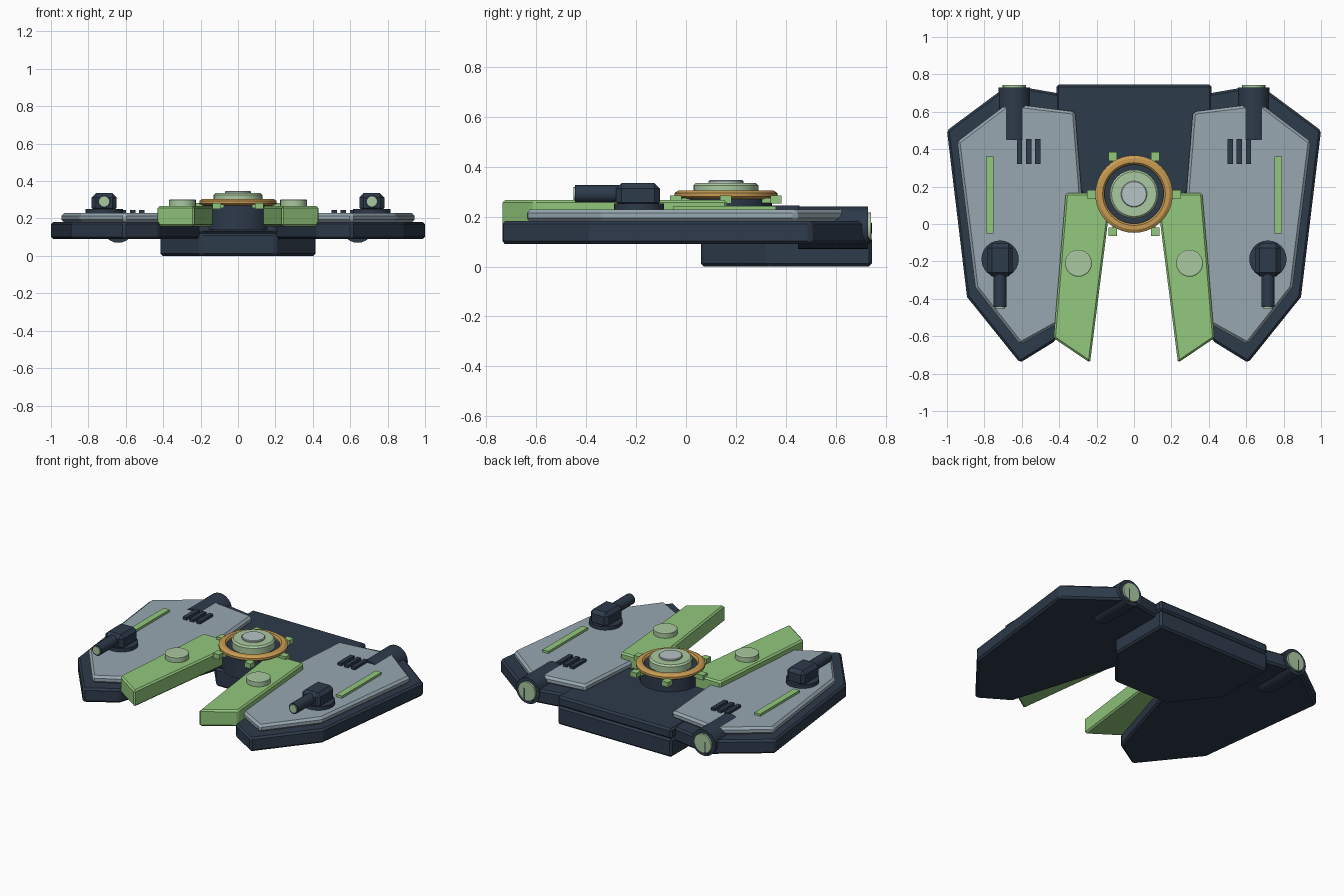
import bpy, bmesh, math
from mathutils import Matrix

if "Cube" in bpy.data.objects:
    bpy.data.objects.remove(bpy.data.objects["Cube"])


def material(name, rgb):
    m = bpy.data.materials.new(name)
    m.diffuse_color = (*rgb, 1)
    m.use_nodes = True
    m.node_tree.nodes["Principled BSDF"].inputs["Base Color"].default_value = m.diffuse_color
    return m


NAVY = material("dark navy", (0.027, 0.043, 0.070))
GREY = material("blue grey", (0.31, 0.39, 0.44))
GREEN = material("leaf green", (0.29, 0.58, 0.205))
PALE = material("pale green", (0.40, 0.58, 0.35))
ORANGE = material("orange bronze", (0.58, 0.33, 0.085))
SILVER = material("light silver", (0.47, 0.55, 0.56))


def finish(name, bm, mat, bevel=0.0):
    bmesh.ops.recalc_face_normals(bm, faces=bm.faces)
    me = bpy.data.meshes.new(name)
    bm.to_mesh(me)
    bm.free()
    me.materials.append(mat)
    ob = bpy.data.objects.new(name, me)
    bpy.context.collection.objects.link(ob)
    if bevel:
        mod = ob.modifiers.new("edge_bevel", 'BEVEL')
        mod.width = bevel
        mod.segments = 1
        mod.limit_method = 'ANGLE'
        mod.angle_limit = math.radians(35)
    return ob


def slab(name, outline, z0, z1, mat, bevel=0.0, side=1):
    """Extrude a flat outline upwards; side=-1 mirrors it in x."""
    bm = bmesh.new()
    face = bm.faces.new([bm.verts.new((x * side, y, z0)) for x, y in outline])
    top = bmesh.ops.extrude_face_region(bm, geom=[face])["geom"]
    for v in top:
        if isinstance(v, bmesh.types.BMVert):
            v.co.z = z1
    return finish(name, bm, mat, bevel)


def block(name, x0, x1, y0, y1, z0, z1, mat, bevel=0.0, side=1):
    return slab(name, [(x0, y0), (x1, y0), (x1, y1), (x0, y1)], z0, z1, mat, bevel, side)


def lathe(name, profile, centre, mat, axis='Z', sides=32, closed=False):
    """Spin (radius, height) points about an axis through centre."""
    bm = bmesh.new()
    rings = []
    for r, h in profile:
        rings.append([bm.verts.new((r * math.cos(a), r * math.sin(a), h))
                      for a in (2 * math.pi * i / sides for i in range(sides))])
    pairs = list(zip(rings, rings[1:]))
    if closed:
        pairs.append((rings[-1], rings[0]))
    else:
        bm.faces.new(rings[0])
        bm.faces.new(rings[-1])
    for a, b in pairs:
        for i in range(sides):
            j = (i + 1) % sides
            bm.faces.new((a[i], a[j], b[j], b[i]))
    if axis == 'Y':
        bm.transform(Matrix.Rotation(math.radians(-90), 4, 'X'))
    bm.transform(Matrix.Translation(centre))
    ob = finish(name, bm, mat)
    bpy.ops.object.select_all(action='DESELECT')
    ob.select_set(True)
    bpy.context.view_layer.objects.active = ob
    bpy.ops.object.shade_smooth_by_angle(angle=math.radians(30))
    return ob


# Central body in two stacked layers
body = [(-0.415, 0.745), (-0.415, 0.33), (-0.2, 0.06),
        (0.2, 0.06), (0.415, 0.33), (0.415, 0.745)]
slab("lower_body", body, 0.0, 0.12, NAVY, 0.012)
slab("upper_body", body, 0.12, 0.187, NAVY, 0.012)

hull = [(0.61, -0.742), (0.893, -0.39), (1.0, 0.5), (0.67, 0.745),
        (0.25, 0.672), (0.2, 0.1), (0.42, -0.625)]
plate = [(0.608, -0.645), (0.848, -0.34), (0.945, 0.44), (0.675, 0.645),
         (0.315, 0.6), (0.28, 0.16), (0.41, -0.535)]
arm = [(0.235, -0.742), (0.43, -0.61), (0.365, 0.165), (0.12, 0.165)]

for side, tag in ((1, "right"), (-1, "left")):
    # Wing, armour plate and forward arm
    slab("wing_hull_" + tag, hull, 0.09, 0.182, NAVY, 0.012, side)
    slab("wing_plate_" + tag, plate, 0.18, 0.228, GREY, 0.014, side)
    slab("forward_arm_" + tag, arm, 0.158, 0.266, GREEN, 0.01, side)
    lathe("arm_disc_" + tag, [(0.072, 0.26), (0.072, 0.298), (0.066, 0.302)],
          (0.297 * side, -0.21, 0), PALE, sides=24)

    # Plate details: light strip and vents
    block("light_strip_" + tag, 0.75, 0.792, -0.05, 0.36, 0.222, 0.243, GREEN, 0, side)
    for i in range(3):
        x = 0.5 + 0.049 * i
        block("vent_" + tag, x, x + 0.028, 0.32, 0.455, 0.222, 0.245, NAVY, 0, side)

    # Rear thruster
    tx = 0.64 * side
    lathe("thruster_" + tag, [(0.085, 0.45), (0.085, 0.73)], (tx, 0, 0.155), NAVY, 'Y', 24)
    lathe("thruster_glow_" + tag, [(0.062, 0.72), (0.062, 0.742)], (tx, 0, 0.155), PALE, 'Y', 24)

    # Small gun
    gx = 0.716 * side
    lathe("gun_base_" + tag, [(0.1, 0.222), (0.1, 0.252)], (gx, -0.188, 0), NAVY, sides=24)
    block("gun_housing_" + tag, 0.65, 0.782, -0.28, -0.105, 0.235, 0.335, NAVY, 0.022, side)
    lathe("gun_barrel_" + tag, [(0.035, -0.445), (0.035, -0.26)], (gx, 0, 0.291), NAVY, 'Y', 16)
    lathe("gun_muzzle_" + tag, [(0.027, -0.452), (0.027, -0.44)], (gx, 0, 0.291), PALE, 'Y', 16)

# Central turret
hub = (0, 0.16, 0)
lathe("turret_base", [(0.185, 0.14), (0.185, 0.283)], hub, NAVY, sides=40)
lathe("turret_ring", [(0.168, 0.27), (0.19, 0.27), (0.207, 0.28), (0.207, 0.294),
                      (0.19, 0.305), (0.168, 0.305), (0.158, 0.294), (0.158, 0.28)],
      hub, ORANGE, sides=40, closed=True)
lathe("turret_dome", [(0.13, 0.27), (0.13, 0.325), (0.12, 0.335)], hub, PALE, sides=32)
lathe("turret_cap", [(0.07, 0.33), (0.07, 0.342), (0.066, 0.346)], hub, SILVER, sides=24)

# Six lugs round the turret
for k in range(6):
    a = math.radians(60 * k)
    x, y = 0.228 * math.cos(a), 0.16 + 0.232 * math.sin(a)
    block("turret_lug", x - 0.023, x + 0.023, y - 0.023, y + 0.023, 0.252, 0.284, GREEN)
    # Short bracket tying the lug to the base
    bx, by = 0.19 * math.cos(a), 0.16 + 0.19 * math.sin(a)
    block("lug_bracket", bx - 0.02, bx + 0.02, by - 0.02, by + 0.02, 0.255, 0.275, GREEN)
